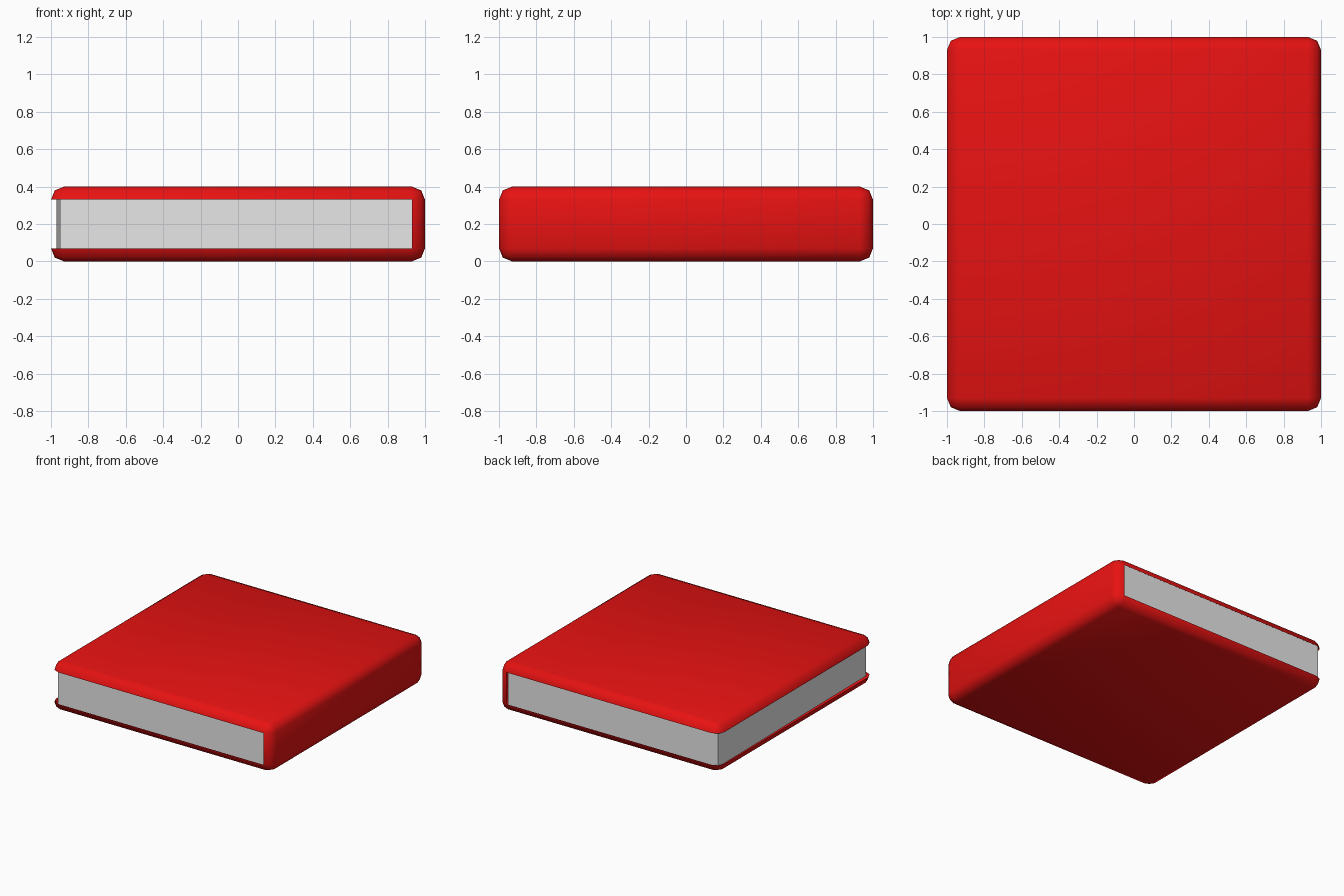
import bpy, bmesh

if "Cube" in bpy.data.objects:
    bpy.data.objects.remove(bpy.data.objects["Cube"])

def material(name, rgb):
    m = bpy.data.materials.new(name)
    m.diffuse_color = (*rgb, 1)
    m.use_nodes = True
    m.node_tree.nodes["Principled BSDF"].inputs["Base Color"].default_value = m.diffuse_color
    return m

def box(bm, lo, hi):
    bmesh.ops.create_cube(bm, size=1)
    for v in bm.verts:
        for i in range(3):
            v.co[i] = lo[i] + (v.co[i] + 0.5) * (hi[i] - lo[i])

def finish(bm, name, mat, smooth):
    bmesh.ops.recalc_face_normals(bm, faces=bm.faces)
    for f in bm.faces:
        f.smooth = smooth
    me = bpy.data.meshes.new(name)
    bm.to_mesh(me)
    bm.free()
    me.materials.append(mat)
    ob = bpy.data.objects.new(name, me)
    bpy.context.collection.objects.link(ob)

red = material("red cover", (0.8, 0.006, 0.006))
grey = material("page grey", (0.8, 0.8, 0.8))

# Cover: rounded shell, open on three sides, closed along the spine at +x
R = 0.07
bm = bmesh.new()
box(bm, (-1, -1, 0), (1, 1, 0.4))
bmesh.ops.bevel(bm, geom=bm.edges[:], offset=R, segments=2, profile=0.5,
                affect='EDGES')
bmesh.ops.recalc_face_normals(bm, faces=bm.faces)
opening = []
for f in bm.faces:
    c = f.calc_center_median()
    if R + 0.02 < c.z < 0.4 - R - 0.02 and c.x < 0.92:
        opening.append(f)
bmesh.ops.delete(bm, geom=opening, context='FACES')
finish(bm, "book_cover", red, True)

# Page block: slightly narrower at the front
bm = bmesh.new()
box(bm, (-0.97, -0.973, 0.05), (0.932, 0.973, 0.35))
for v in bm.verts:
    if v.co.x < 0 and v.co.y < 0:
        v.co.x = -0.952
finish(bm, "pages", grey, False)
